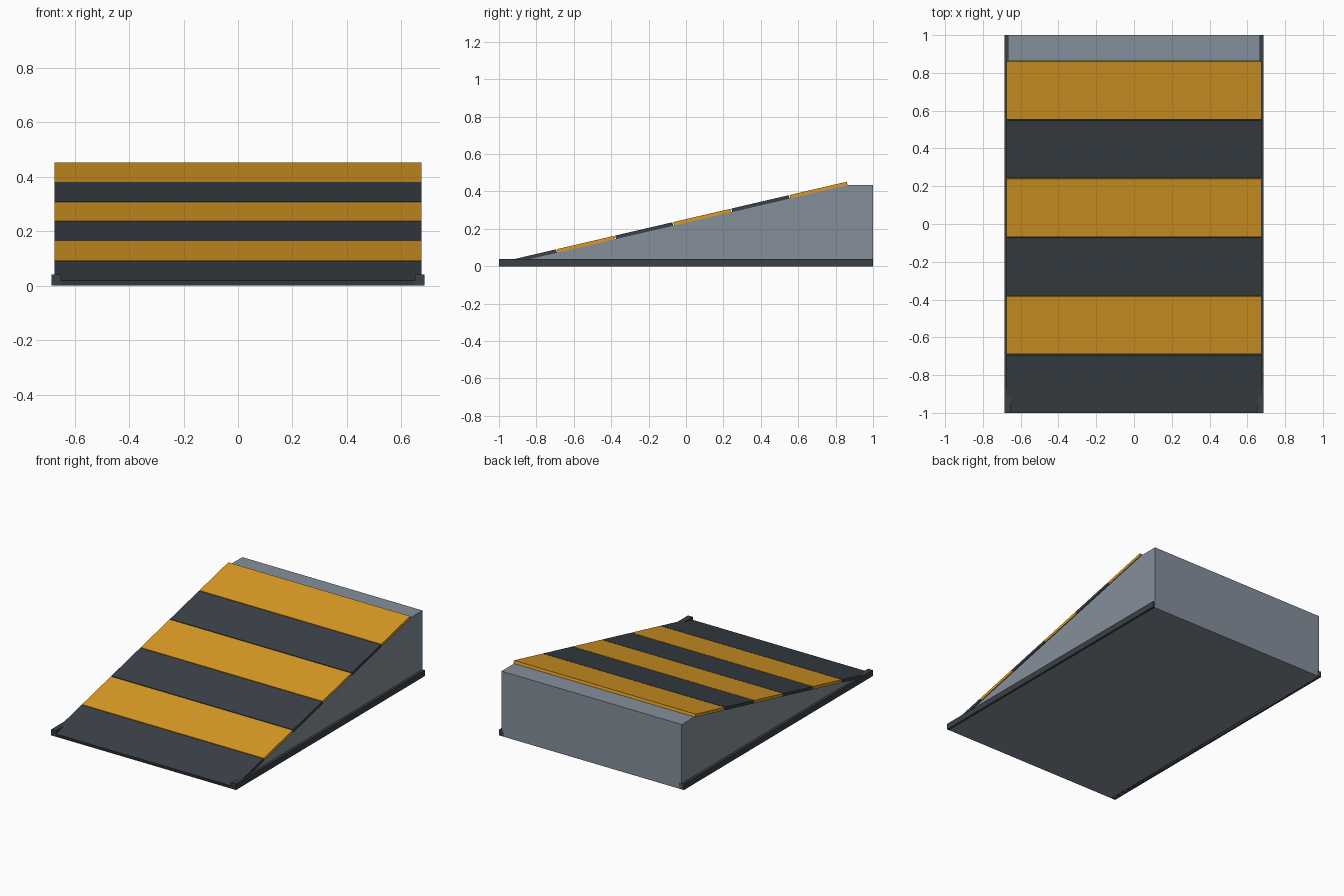
import bpy
import math
from mathutils import Vector

if "Cube" in bpy.data.objects:
    bpy.data.objects.remove(bpy.data.objects["Cube"])


def material(name, rgb):
    m = bpy.data.materials.new(name)
    m.diffuse_color = (*rgb, 1)
    m.use_nodes = True
    m.node_tree.nodes["Principled BSDF"].inputs["Base Color"].default_value = m.diffuse_color
    return m


grey = material("steel grey", (0.235, 0.275, 0.33))
dark = material("charcoal", (0.042, 0.052, 0.062))
yellow = material("amber yellow", (0.70, 0.325, 0.018))


def extrude_x(name, profile, x0, x1, mat):
    """Extrude a counter-clockwise (y, z) outline from x0 to x1."""
    n = len(profile)
    verts = [(x, y, z) for x in (x0, x1) for y, z in profile]
    faces = [tuple(reversed(range(n))), tuple(range(n, 2 * n))]
    faces += [(i, (i + 1) % n, n + (i + 1) % n, n + i) for i in range(n)]
    mesh = bpy.data.meshes.new(name)
    mesh.from_pydata(verts, [], faces)
    mesh.materials.append(mat)
    obj = bpy.data.objects.new(name, mesh)
    bpy.context.collection.objects.link(obj)
    return obj


# Wedge body with a short flat landing at the back
TOP_Y, TOP_Z = 0.87, 0.435
extrude_x("ramp_body", [(-1, 0), (1, 0), (1, TOP_Z), (TOP_Y, TOP_Z)],
          -0.668, 0.668, grey)

# Low side rails along both lower edges
for side, x0, x1 in (("left", -0.685, -0.65), ("right", 0.65, 0.685)):
    extrude_x(side + "_rail", [(-1, 0), (1, 0), (1, 0.04), (-1, 0.04)], x0, x1, dark)

# Six striped deck plates lying on the slope, alternating dark and yellow
along = Vector((TOP_Y + 1, TOP_Z)).normalized()
up = Vector((-along.y, along.x))
start = Vector((-1, 0)) + along * 0.004
length = math.hypot(TOP_Y + 1, TOP_Z) - 0.005
pitch, gap, thick = length / 6, 0.005, 0.019
for i in range(6):
    a = start + along * (i * pitch)
    b = start + along * ((i + 1) * pitch - gap)
    extrude_x(f"deck_plate_{i + 1}", [a, b, b + up * thick, a + up * thick],
              -0.674, 0.674, yellow if i % 2 else dark)
